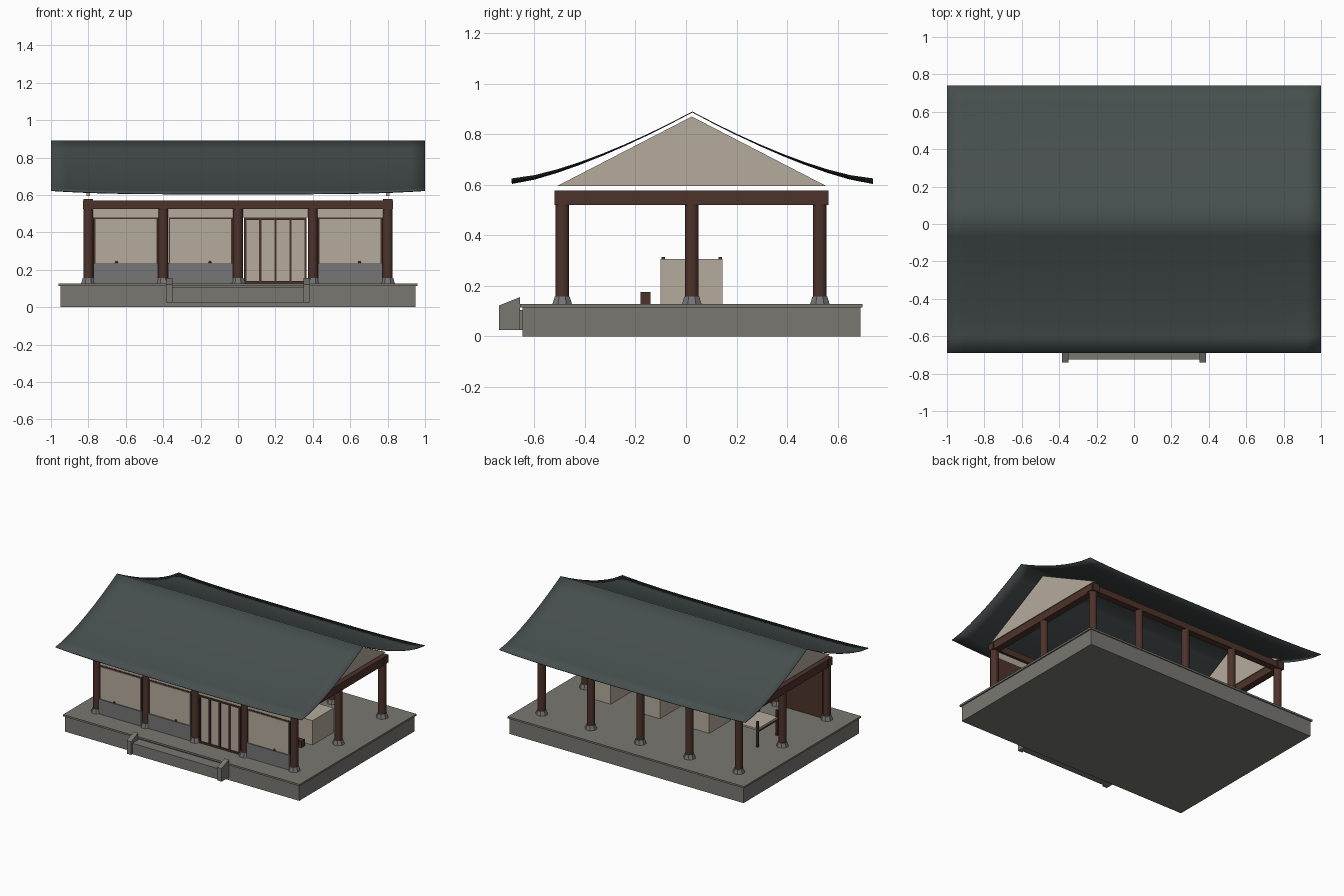
import bpy, bmesh, math
from mathutils import Matrix

cube = bpy.data.objects.get("Cube")
if cube:
    bpy.data.objects.remove(cube, do_unlink=True)


def material(name, r, g, b):
    m = bpy.data.materials.new(name)
    m.use_nodes = True
    m.diffuse_color = (r, g, b, 1)
    bsdf = next(n for n in m.node_tree.nodes if n.type == 'BSDF_PRINCIPLED')
    bsdf.inputs["Base Color"].default_value = (r, g, b, 1)
    bsdf.inputs["Roughness"].default_value = 0.8
    return m


stone = material("warm stone", 0.19, 0.185, 0.165)
grey = material("grey stone", 0.18, 0.18, 0.18)
wood = material("dark brown wood", 0.075, 0.033, 0.024)
plaster = material("cream plaster", 0.46, 0.41, 0.34)
tile = material("slate roof tile", 0.062, 0.077, 0.076)


def finish(name, bm, mat):
    bmesh.ops.recalc_face_normals(bm, faces=bm.faces)
    mesh = bpy.data.meshes.new(name)
    bm.to_mesh(mesh)
    bm.free()
    mesh.materials.append(mat)
    ob = bpy.data.objects.new(name, mesh)
    bpy.context.collection.objects.link(ob)
    return ob


def box(name, mat, xs, ys, zs):
    bm = bmesh.new()
    bmesh.ops.create_cube(bm, size=1)
    for v in bm.verts:
        v.co = [r[0] if c < 0 else r[1] for c, r in zip(v.co, (xs, ys, zs))]
    return finish(name, bm, mat)


def cone(name, mat, x, y, z0, z1, r0, r1, sides):
    bm = bmesh.new()
    bmesh.ops.create_cone(bm, cap_ends=True, segments=sides, radius1=r0, radius2=r1,
                          depth=z1 - z0,
                          matrix=Matrix.Translation((x, y, (z0 + z1) / 2))
                          @ Matrix.Rotation(math.pi / sides, 4, 'Z'))
    if sides > 8:
        for f in bm.faces:
            f.smooth = len(f.verts) == 4
    return finish(name, bm, mat)


def extrude_x(name, mat, profile, x0, x1):
    """Prism along x from a (y, z) outline."""
    bm = bmesh.new()
    face = bm.faces.new([bm.verts.new((x0, y, z)) for y, z in profile])
    ext = bmesh.ops.extrude_face_region(bm, geom=[face])
    moved = [g for g in ext["geom"] if isinstance(g, bmesh.types.BMVert)]
    bmesh.ops.translate(bm, verts=moved, vec=(x1 - x0, 0, 0))
    return finish(name, bm, mat)


FLOOR = 0.127
FRONT, MID, BACK = -0.49, 0.023, 0.53

# Platform and front step with its cheek stones
box("platform", stone, (-0.95, 0.95), (-0.647, 0.69), (0, 0.114))
box("platform_lip", stone, (-0.96, 0.96), (-0.657, 0.698), (0.114, FLOOR))
box("front_step", stone, (-0.352, 0.352), (-0.725, -0.647), (0.025, 0.105))
cheek = [(-0.74, 0.025), (-0.657, 0.025), (-0.657, 0.155), (-0.74, 0.122)]
for side, x in (("right", -0.385), ("left", 0.35)):
    extrude_x(side + "_step_cheek", stone, cheek, x, x + 0.035)

# Columns on tapered stone feet
spots = [(x, y) for y in (FRONT, BACK) for x in (-0.8, -0.4, 0, 0.4, 0.8)]
spots += [(-0.8, MID), (0.8, MID)]
for i, (x, y) in enumerate(spots):
    cone(f"column_foot_{i}", grey, x, y, FLOOR, 0.157, 0.042, 0.032, 8)
    cone(f"column_{i}", wood, x, y, 0.15, 0.53, 0.027, 0.027, 20)

# Ring of beams
for name, y in (("front_beam", FRONT), ("back_beam", BACK)):
    box(name, wood, (-0.83, 0.83), (y - 0.025, y + 0.025), (0.525, 0.571))
for name, x in (("right_beam", -0.8), ("left_beam", 0.8)):
    box(name, wood, (x - 0.025, x + 0.025), (-0.52, 0.565), (0.52, 0.577))

# Front wall: three window bays and one door bay
for i, c in enumerate((-0.6, -0.2, 0.2, 0.6)):
    box(f"lintel_panel_{i}", plaster, (c - 0.18, c + 0.18), (-0.497, -0.483), (0.478, 0.526))
    if i == 2:
        box("door_panels", plaster, (c - 0.165, c + 0.165), (-0.494, -0.486), (FLOOR, 0.478))
        for k in range(5):
            x = c - 0.161 + k * 0.0805
            box(f"door_stile_{k}", wood, (x - 0.006, x + 0.006), (-0.502, -0.478), (FLOOR, 0.478))
        for name, z in (("door_head", 0.466), ("door_sill", FLOOR)):
            box(name, wood, (c - 0.167, c + 0.167), (-0.503, -0.477), (z, z + 0.012))
        continue
    box(f"wall_frame_{i}", wood, (c - 0.172, c + 0.172), (-0.5, -0.482), (FLOOR, 0.48))
    box(f"wall_panel_{i}", plaster, (c - 0.163, c + 0.163), (-0.504, -0.498), (0.234, 0.471))
    box(f"wall_dado_{i}", grey, (c - 0.173, c + 0.173), (-0.512, -0.498), (FLOOR, 0.235))

# Small knobs on the dado tops
for i, x in enumerate((-0.65, -0.15, 0.65)):
    cone(f"dado_knob_{i}", wood, x, -0.507, 0.235, 0.248, 0.01, 0.004, 8)

# Plaster chests and low wooden stools inside
for i, c in enumerate((-0.2, 0.2, 0.6)):
    box(f"chest_{i}", plaster, (c - 0.09, c + 0.075), (-0.1, 0.145), (FLOOR, 0.306))
    box(f"stool_{i}", wood, (c - 0.04, c + 0.04), (-0.18, -0.14), (FLOOR, 0.176))

# Open table in the last bay
box("table_top", plaster, (-0.68, -0.52), (-0.095, 0.14), (0.25, 0.262))
for i, x in enumerate((-0.675, -0.525)):
    box(f"table_rail_{i}", wood, (x - 0.005, x + 0.005), (-0.09, 0.135), (0.235, 0.25))
    for k, y in enumerate((-0.09, 0.135)):
        box(f"table_leg_{i}_{k}", wood, (x - 0.007, x + 0.007), (y - 0.007, y + 0.007),
            (FLOOR, 0.314))

# Gable walls
for side, x in (("right", -0.81), ("left", 0.79)):
    extrude_x(side + "_gable", plaster, [(-0.51, 0.595), (0.555, 0.595), (MID, 0.87)], x, x + 0.02)

# Curved roof with lifted eave corners
bm = bmesh.new()
bmesh.ops.create_grid(bm, x_segments=24, y_segments=16, size=1)
for v in bm.verts:
    x, t = v.co.x, min(1, abs(v.co.y))
    v.co.z = 0.607 + 0.283 * (1 - t) ** 1.35 + 0.018 * abs(x) ** 4 * t * t
    v.co.y = 0.025 + v.co.y * 0.715
for f in bm.faces:
    f.smooth = True
roof = finish("roof", bm, tile)
if roof.data.polygons[0].normal.z < 0:
    roof.data.flip_normals()
shell = roof.modifiers.new("thickness", 'SOLIDIFY')
shell.thickness = 0.004
shell.offset = -1
